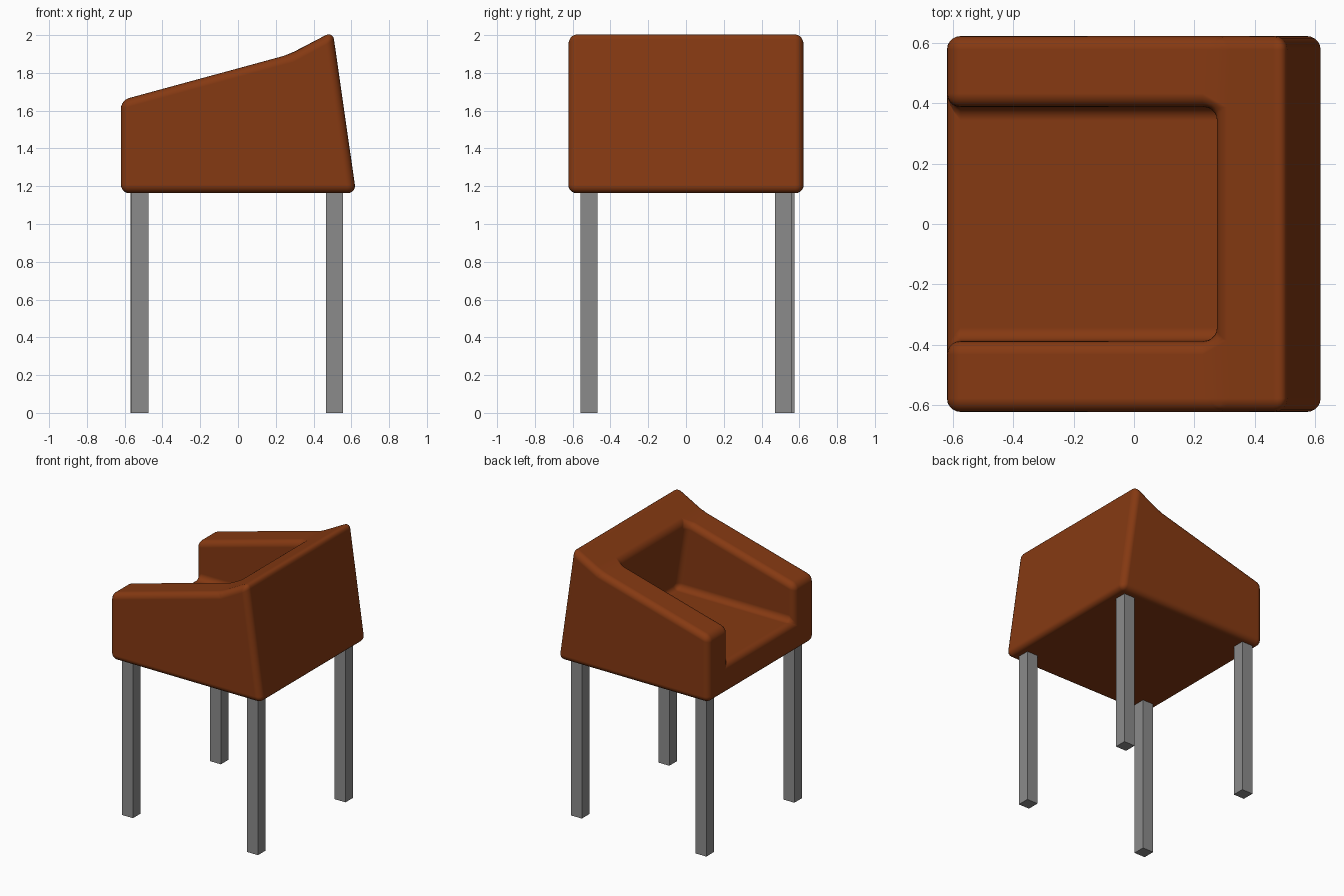
import bpy, bmesh

if "Cube" in bpy.data.objects:
    bpy.data.objects.remove(bpy.data.objects["Cube"])

# Upholstered tub shell: side profile with a recessed seat, open towards -x
W, IN = 0.623, 0.388                      # outer and inner half widths
outer = dict(a=(-.62, 1.163), b=(.625, 1.163), c=(.502, 2.02), d=(.28, 1.9), e=(-.62, 1.655))
inner = dict(d=(.268, 1.897), e=outer["e"], f=(-.62, 1.385), g=(.35, 1.385))
bm = bmesh.new()
V = {}
for s in (-1, 1):
    for k, (x, z) in outer.items():
        V["o" + k, s] = bm.verts.new((x, s * W, z))
    for k, (x, z) in inner.items():
        V["i" + k, s] = bm.verts.new((x, s * IN, z))


def face(*keys):
    bm.faces.new([V[k] for k in keys])


def span(p, q):
    """Quad across the full width between two profile points."""
    face((p, -1), (q, -1), (q, 1), (p, 1))


for s in (-1, 1):
    face(*[("o" + k, s) for k in "abcde"])                    # outer side
    face(("oe", s), ("od", s), ("id", s), ("ie", s))          # arm top
    face(*[("i" + k, s) for k in "defg"])                     # inner arm wall
span("oa", "ob")                                              # underside
span("ob", "oc")                                              # back
span("if", "ig")                                              # seat
span("ig", "id")                                              # inner back
face(("oc", -1), ("oc", 1), ("od", 1), ("id", 1), ("id", -1), ("od", -1))
face(("oa", -1), ("oe", -1), ("ie", -1), ("if", -1),
     ("if", 1), ("ie", 1), ("oe", 1), ("oa", 1))
bmesh.ops.recalc_face_normals(bm, faces=bm.faces)
me = bpy.data.meshes.new("upholstered_shell")
bm.to_mesh(me)
bm.free()
shell = bpy.data.objects.new("upholstered_shell", me)
bpy.context.collection.objects.link(shell)
for p in me.polygons:
    p.use_smooth = True

# Soft padded edges
bev = shell.modifiers.new("soft_edges", 'BEVEL')
bev.width = 0.045
bev.segments = 5
bev.limit_method = 'NONE'
bev.harden_normals = True


def colour(obj, name, rgb):
    mat = bpy.data.materials.new(name)
    mat.diffuse_color = (*rgb, 1)
    mat.use_nodes = True
    mat.node_tree.nodes["Principled BSDF"].inputs["Base Color"].default_value = mat.diffuse_color
    obj.data.materials.append(mat)


colour(shell, "brown_leather", (.235, .041, .006))

# Four square legs (one stands slightly further out)
LEG_TOP = 1.2
for name, x, y in (("front_left_leg", -.518, -.513), ("front_right_leg", .51, -.513),
                   ("back_right_leg", .51, .515), ("back_left_leg", -.525, .53)):
    bpy.ops.mesh.primitive_cube_add(size=1, location=(x, y, LEG_TOP / 2))
    leg = bpy.context.object
    leg.name = name
    leg.scale = (.09, .09, LEG_TOP)
    colour(leg, "grey_metal", (.26, .26, .26))
